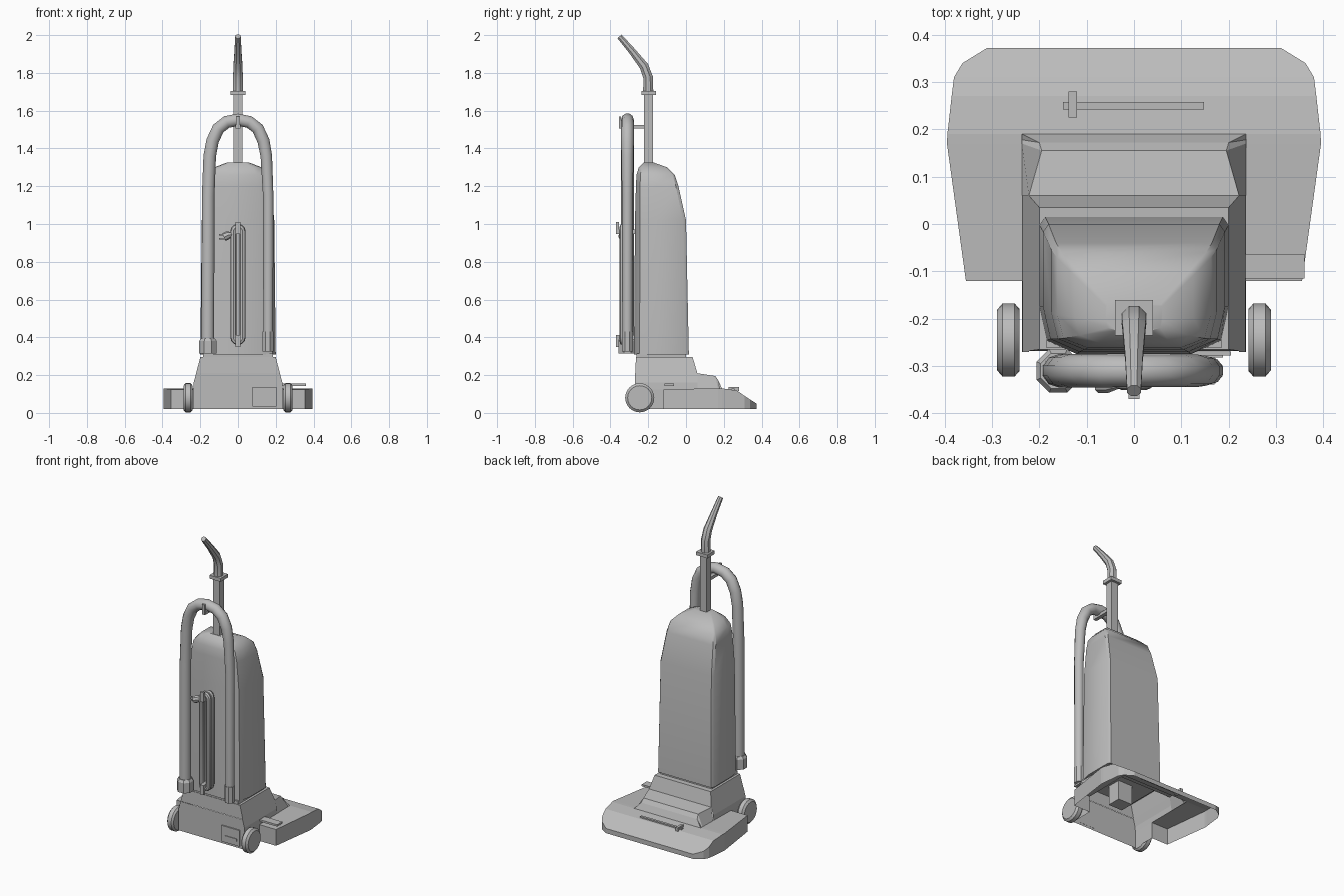
import bpy, bmesh, math
from mathutils import Vector

cube = bpy.data.objects.get("Cube")
if cube:
    bpy.data.objects.remove(cube)

grey = bpy.data.materials.new("plain grey")
grey.use_nodes = True
grey.diffuse_color = (0.5, 0.5, 0.5, 1)
grey.node_tree.nodes["Principled BSDF"].inputs["Base Color"].default_value = (0.5, 0.5, 0.5, 1)


def finish(name, bm, smooth=None):
    """Turn a bmesh into a named grey object."""
    bmesh.ops.remove_doubles(bm, verts=bm.verts, dist=0.0005)
    bmesh.ops.recalc_face_normals(bm, faces=bm.faces)
    mesh = bpy.data.meshes.new(name)
    bm.to_mesh(mesh)
    bm.free()
    mesh.materials.append(grey)
    obj = bpy.data.objects.new(name, mesh)
    bpy.context.collection.objects.link(obj)
    if smooth:
        bpy.ops.object.select_all(action='DESELECT')
        obj.select_set(True)
        bpy.context.view_layer.objects.active = obj
        bpy.ops.object.shade_smooth_by_angle(angle=math.radians(smooth))
    return obj


def face(bm, *points):
    bm.faces.new([bm.verts.new(p) for p in points])


def loft(bm, rings, closed=True, caps=True):
    """Bridge successive rings of points."""
    rows = [[bm.verts.new(p) for p in ring] for ring in rings]
    n = len(rows[0])
    for a, b in zip(rows, rows[1:]):
        for i in range(n if closed else n - 1):
            j = (i + 1) % n
            bm.faces.new((a[i], a[j], b[j], b[i]))
    if caps:
        bm.faces.new(rows[0][::-1])
        bm.faces.new(rows[-1])


def box(name, x0, x1, y0, y1, z0, z1):
    bm = bmesh.new()
    loft(bm, [[(x0, y0, z), (x1, y0, z), (x1, y1, z), (x0, y1, z)] for z in (z0, z1)])
    return finish(name, bm)


def tube(name, path, radii, side, sides=10, smooth=40, turn=0.0, loop=False):
    """Sweep a polygon along a path; side is a direction square to the path."""
    bm = bmesh.new()
    pts = [Vector(p) for p in path]
    n = len(pts)
    rings = []
    for i, p in enumerate(pts):
        before = pts[i - 1] if i or loop else p
        after = pts[(i + 1) % n] if i < n - 1 or loop else p
        t = (after - before).normalized()
        u = Vector(side)
        v = t.cross(u).normalized()
        r = radii[i] if isinstance(radii, list) else radii
        angles = [math.tau * k / sides + turn for k in range(sides)]
        rings.append([p + (u * math.cos(a) + v * math.sin(a)) * r for a in angles])
    if loop:
        rings.append(rings[0])
    loft(bm, rings, caps=not loop)
    return finish(name, bm, smooth)


# Tall dust bag body: tapered rings with a softened front
bm = bmesh.new()
rings = []
for z, w, back, front in [(0.31, 0.2, 0.015, -0.275), (1.02, 0.192, 0.0, -0.27),
                          (1.2, 0.175, -0.04, -0.265), (1.26, 0.162, -0.06, -0.262),
                          (1.3, 0.125, -0.1, -0.25), (1.325, 0.06, -0.17, -0.225)]:
    d = back - front
    half = [(0.6 * w, front), (0.92 * w, front + 0.1 * d), (w, front + 0.35 * d),
            (w, back - 0.06 * d), (0.94 * w, back)]
    rings.append([(x, y, z) for x, y in half] + [(-x, y, z) for x, y in half[::-1]])
loft(bm, rings)
finish("bag_body", bm, 35)
box("body_neck", -0.185, 0.185, -0.262, 0.0, 0.285, 0.315)

# Motor housing: flared cover, open underneath, with a sloped nose
bm = bmesh.new()
upper = [(0.295, 0.2, -0.265, 0.035), (0.21, 0.222, -0.268, 0.06)]
rings = [[(w, y1, z), (w, y0, z), (-w, y0, z), (-w, y1, z)] for z, w, y0, y1 in upper]
loft(bm, rings, caps=False)
face(bm, *rings[0])
skirt = [(0.21, 0.222, 0.06), (0.16, 0.235, 0.06), (0.125, 0.237, 0.06)]
loft(bm, [[(w, y, z), (w, -0.12, z), (w, -0.27, z), (-w, -0.27, z), (-w, -0.12, z), (-w, y, z)]
          for z, w, y in skirt], closed=False, caps=False)
loft(bm, [[(0.237, -0.12, z), (0.237, -0.27, z), (-0.237, -0.27, z), (-0.237, -0.12, z)]
          for z in (0.125, 0.02)], closed=False, caps=False)
loft(bm, [[(0.237, y0, 0.125), (x, y1, z), (-x, y1, z), (-0.237, y0, 0.125)]
          for y0, x, y1, z in [(0.06, 0.222, 0.06, 0.21), (0.17, 0.195, 0.155, 0.195),
                               (0.178, 0.2, 0.172, 0.17), (0.19, 0.237, 0.19, 0.13)]],
     closed=False, caps=False)
finish("motor_housing", bm)
box("pivot_block", -0.05, 0.05, -0.17, -0.08, 0.16, 0.29)

# Wide floor head: a shell stepped along its length, open underneath
bm = bmesh.new()
rows = [(-0.12, 0.355, 0.125), (0.17, 0.395, 0.13), (0.19, 0.394, 0.13), (0.27, 0.385, 0.118),
        (0.31, 0.38, 0.09), (0.34, 0.362, 0.07), (0.372, 0.31, 0.05)]
for i, ((ya, wa, za), (yb, wb, zb)) in enumerate(zip(rows, rows[1:])):
    for s in (1, -1):
        m = 0.237 * s
        face(bm, (s * wa, ya, za), (s * wb, yb, zb), (m, yb, zb), (m, ya, za))
        face(bm, (s * wa, ya, 0.02), (s * wb, yb, 0.02), (s * wb, yb, zb), (s * wa, ya, za))
    if i > 1:
        face(bm, (-0.237, ya, za), (0.237, ya, za), (0.237, yb, zb), (-0.237, yb, zb))
for s in (1, -1):
    face(bm, *[(s * x, -0.12, z) for x, z in
               [(0.237, 0.02), (0.355, 0.02), (0.355, 0.125), (0.237, 0.125)]])
face(bm, (-0.31, 0.372, 0.02), (0.31, 0.372, 0.02), (0.31, 0.372, 0.05),
     (0.237, 0.372, 0.05), (-0.237, 0.372, 0.05), (-0.31, 0.372, 0.05))
finish("floor_head", bm)

# Height slider, foot pedal and front plate
box("slider_track", -0.15, 0.148, 0.242, 0.258, 0.115, 0.128)
box("slider_knob", -0.138, -0.12, 0.225, 0.28, 0.115, 0.138)
box("foot_pedal", 0.225, 0.36, -0.115, -0.063, 0.143, 0.155)
box("front_plate", 0.077, 0.205, -0.278, -0.269, 0.035, 0.138)
box("front_plate_slot", 0.1, 0.188, -0.282, -0.277, 0.065, 0.08)

# Rear wheels with rounded rims
for s, label in ((1, "left"), (-1, "right")):
    tube(label + "_wheel", [(s * x, -0.245, 0.08) for x in (0.242, 0.252, 0.278, 0.289)],
         [0.066, 0.077, 0.077, 0.064], (0, 0, 1), sides=24, smooth=35)

# Hose arch and its end cuffs
arch = [(-0.16, 0.35), (-0.158, 1.15), (-0.15, 1.36), (-0.135, 1.44), (-0.105, 1.505),
        (-0.06, 1.54), (0, 1.552), (0.06, 1.54), (0.105, 1.505), (0.135, 1.44),
        (0.15, 1.36), (0.16, 1.15), (0.16, 0.4)]
tube("hose", [(x, -0.31, z) for x, z in arch],
     [0.035] * 6 + [0.034] * 4 + [0.032, 0.029, 0.027], (0, 1, 0))
tube("large_hose_cuff", [(-0.16, -0.31, z) for z in (0.315, 0.38, 0.395)],
     [0.05, 0.05, 0.04], (0, 1, 0), sides=8, smooth=30, turn=math.pi / 8)
tube("small_hose_cuff", [(0.158, -0.31, z) for z in (0.325, 0.43)],
     0.031, (0, 1, 0), sides=8, smooth=30, turn=math.pi / 8)

# Handle pole, collar and tapered bent grip
box("handle_pole", -0.024, 0.024, -0.222, -0.175, 1.28, 1.69)
box("handle_collar", -0.04, 0.04, -0.235, -0.16, 1.682, 1.704)
tube("handle_grip", [(0, -0.2, 1.7), (0, -0.2, 1.775), (0, -0.222, 1.835), (0, -0.285, 1.915),
                     (0, -0.352, 1.993)],
     [0.029, 0.028, 0.026, 0.02, 0.016], (1, 0, 0), sides=8, smooth=30, turn=math.pi / 8)

# Hose hook on the pole
box("hose_hook_arm", -0.012, 0.012, -0.35, -0.2, 1.505, 1.525)
box("hose_hook_tip", -0.01, 0.01, -0.355, -0.343, 1.505, 1.57)

# Cord wound on two hooks, with its plug
loop = []
for centre, start in ((0.96, 0), (0.4, math.pi)):
    for k in range(7):
        a = start + math.pi * k / 6
        loop.append((0.025 * math.cos(a), centre + 0.025 * math.sin(a)))
for name, y in (("outer_cord", -0.335), ("inner_cord", -0.305)):
    tube(name, [(x, y, z) for x, z in loop], 0.016, (0, 1, 0), sides=8, loop=True)
for name, z, lift in (("upper_cord_hook", 0.96, 1), ("lower_cord_hook", 0.4, -1)):
    box(name, -0.012, 0.012, -0.36, -0.265, z - 0.012, z + 0.012)
    box(name + "_tip", -0.012, 0.012, -0.37, -0.355, *sorted((z - 0.012 * lift, z + 0.05 * lift)))
tube("plug", [(-0.03, -0.335, 0.945), (-0.055, -0.335, 0.94), (-0.075, -0.335, 0.93)],
     [0.012, 0.022, 0.022], (0, 1, 0), sides=8)
for z in (0.918, 0.938):
    box("plug_prong", -0.1, -0.07, -0.338, -0.332, z, z + 0.008)
